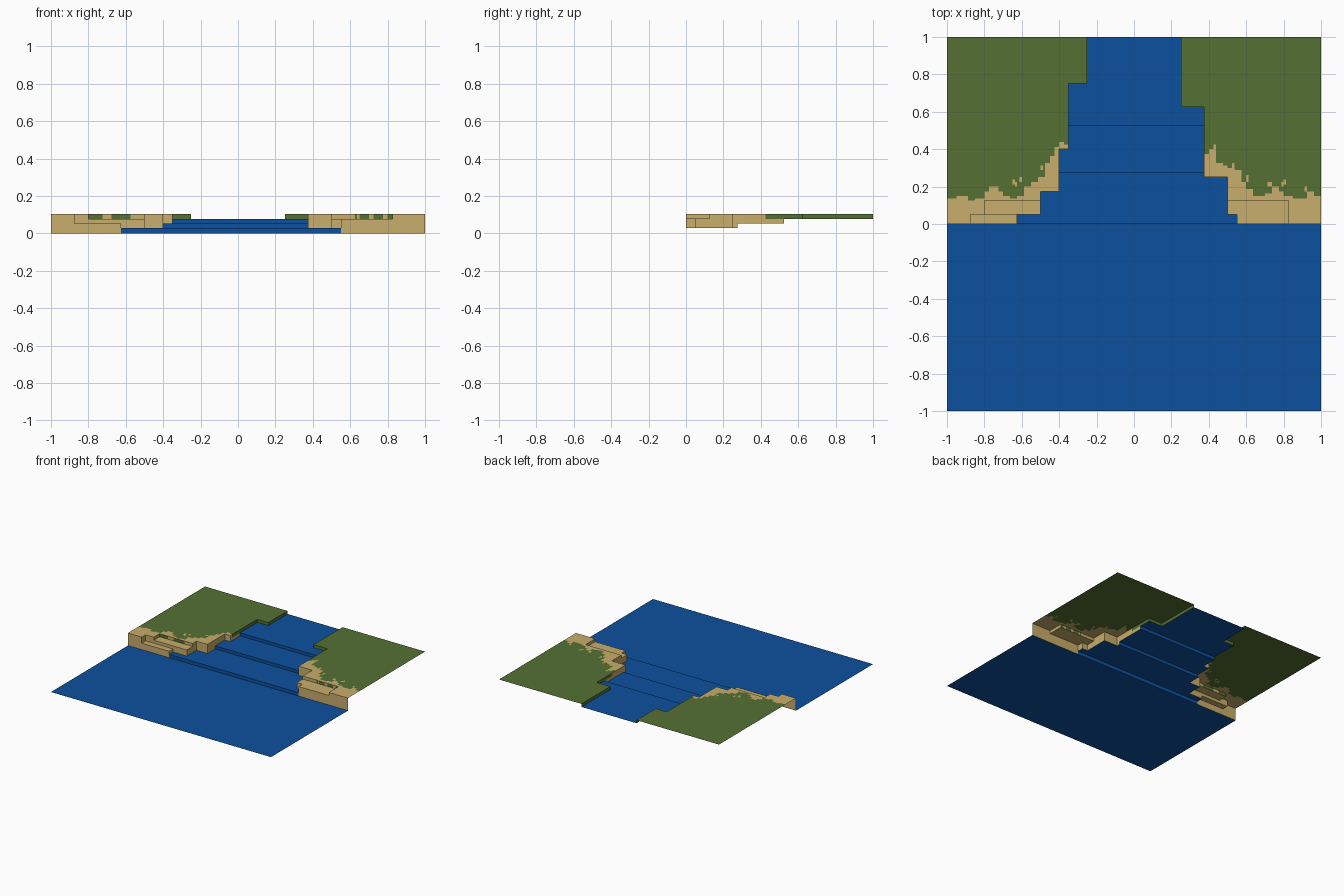
import bpy, bmesh, math

if "Cube" in bpy.data.objects:
    bpy.data.objects.remove(bpy.data.objects["Cube"])

# Layer heights, from the sea up to the land top
SEA, L1, L2, L3, TOP = 0.0, 0.028, 0.053, 0.078, 0.103
C = 0.0125                                   # cell size of the stepped land


def material(name, rgb):
    m = bpy.data.materials.new(name)
    m.diffuse_color = (*rgb, 1)
    m.use_nodes = True
    m.node_tree.nodes["Principled BSDF"].inputs["Base Color"].default_value = m.diffuse_color
    return m


WATER = material("water_blue", (0.0037, 0.082, 0.342))
SAND = material("sand_tan", (0.578, 0.423, 0.150))
GRASS = material("grass_green", (0.089, 0.165, 0.034))

# River edges: (y where the step ends, x of the edge)
LEFT = [(0.05, -0.625), (0.175, -0.5), (0.4, -0.4), (0.75, -0.35), (1.01, -0.25)]
RIGHT = [(0.05, 0.55), (0.25, 0.5), (0.625, 0.375), (1.01, 0.25)]

# Sand depth from the shore: (x where the run ends, y reached by the sand)
SAND_RUNS = [(-0.95, .1375), (-0.89, .15), (-0.85, .125), (-0.8, .1375), (-0.775, .175),
             (-0.725, .2), (-0.7, .175), (-0.66, .15), (-0.625, .1375), (-0.59, .15),
             (-0.55, .2), (-0.5, .225), (-0.475, .25), (-0.45, .325), (-0.425, .3625),
             (-0.4, .4125), (-0.375, .4375), (-0.35, .425),
             (0.4, .375), (0.44, .4), (0.475, .325), (0.5, .3125), (0.54, .3),
             (0.575, .2875), (0.6, .225), (0.64, .1875), (0.7, .15), (0.74, .1625),
             (0.775, .2), (0.8, .175), (0.85, .15), (0.92, .1375), (0.96, .175), (1.01, .15)]
# Loose sand specks on the grass
SPECKS = [(-0.63, .2125), (-0.64, .225), (-0.61, .2375), (-0.51, .2375), (-0.49, .3),
          (0.43, .4125), (0.53, .3125), (0.61, .2375), (0.61, .25), (0.725, .2125),
          (0.81, .225), (0.79, .2125), (0.92, .1875)]
# Grass hanging over the front wall behind the terraces
OVERHANG = [(-0.8, -0.725), (-0.675, -0.575), (0.625, 0.6375), (0.65, 0.7), (0.725, 0.775), (0.8, 0.825)]


def lookup(runs, v):
    return next(r for end, r in runs if v < end)


def land_height(x, y):
    """Land level at a point, or None where there is water."""
    if y < 0 or y > 1 or abs(x) > 1:
        return None
    if lookup(LEFT, y) < x < lookup(RIGHT, y):
        return None
    if -0.875 < x < -0.5 and y < 0.05:
        return L2
    if -0.8 < x < -0.5 and y < 0.125:
        return L3
    if 0.5 <= x < 0.825 and y < 0.125:
        return L3
    return TOP


def water_height(y):
    return SEA if y < 0 else L1 if y < 0.275 else L2 if y < 0.525 else L3


def top_is_grass(x, y, z):
    if z < TOP or y < lookup(SAND_RUNS, x):
        return False
    return not any(abs(x - sx) < C * 0.6 and abs(y - sy) < C * 0.6 for sx, sy in SPECKS)


def wall_is_grass(x, y, dy):
    if y > 0.425:
        return True
    return dy < 0 and 0.12 < y < 0.14 and any(a < x < b for a, b in OVERHANG)


def finish(bm, name, mats):
    bmesh.ops.remove_doubles(bm, verts=bm.verts, dist=1e-5)
    # Merge flat cells of one colour into large faces
    bmesh.ops.dissolve_limit(bm, angle_limit=math.radians(1), verts=bm.verts,
                             edges=bm.edges, delimit={'MATERIAL'})
    bmesh.ops.triangulate(bm, faces=[f for f in bm.faces if len(f.verts) > 4])
    me = bpy.data.meshes.new(name)
    bm.to_mesh(me)
    bm.free()
    for m in mats:
        me.materials.append(m)
    bpy.context.collection.objects.link(bpy.data.objects.new(name, me))


def face(bm, pts, mat=0):
    bm.faces.new([bm.verts.new(p) for p in pts]).material_index = mat


# Water: sea sheet, then strips between the banks
bm = bmesh.new()
face(bm, [(-1, -1, SEA), (1, -1, SEA), (1, 0, SEA), (-1, 0, SEA)])
cuts = sorted({0, 0.275, 0.525, 1} | {y for y, _ in LEFT + RIGHT if y < 1})
for a, b in zip(cuts, cuts[1:]):
    mid = (a + b) / 2
    xl, xr, z, below = lookup(LEFT, mid), lookup(RIGHT, mid), water_height(mid), water_height(a - 0.01)
    face(bm, [(xl, a, z), (xr, a, z), (xr, b, z), (xl, b, z)])
    if z > below:                            # small waterfall riser
        face(bm, [(xl, a, below), (xr, a, below), (xr, a, z), (xl, a, z)])
finish(bm, "water", [WATER])


# Land: one bank on each side, as a stepped sheet with walls
def build_bank(name, start, end):
    bm = bmesh.new()
    h = C / 2
    for i in range(round(start / C), round(end / C)):
        for j in range(80):
            x, y = (i + 0.5) * C, (j + 0.5) * C
            z = land_height(x, y)
            if z is None:
                continue
            face(bm, [(x - h, y - h, z), (x + h, y - h, z), (x + h, y + h, z), (x - h, y + h, z)],
                 int(top_is_grass(x, y, z)))
            for dx, dy in ((1, 0), (-1, 0), (0, 1), (0, -1)):
                nx, ny = x + dx * C, y + dy * C
                if abs(nx) > 1 or ny > 1:    # outer rim stays open
                    continue
                low = land_height(nx, ny)
                low = water_height(ny) if low is None else low
                levels = [v for v in (SEA, L1, L2, L3, TOP) if low <= v <= z]
                cx, cy = x + dx * h, y + dy * h
                p, q = (cx + dy * h, cy - dx * h), (cx - dy * h, cy + dx * h)
                for lo, hi in zip(levels, levels[1:]):
                    mat = int(hi == TOP and wall_is_grass(x, y, dy))
                    face(bm, [(*p, lo), (*q, lo), (*q, hi), (*p, hi)], mat)
    finish(bm, name, [SAND, GRASS])


build_bank("left_bank", -1, -0.25)
build_bank("right_bank", 0.25, 1)
